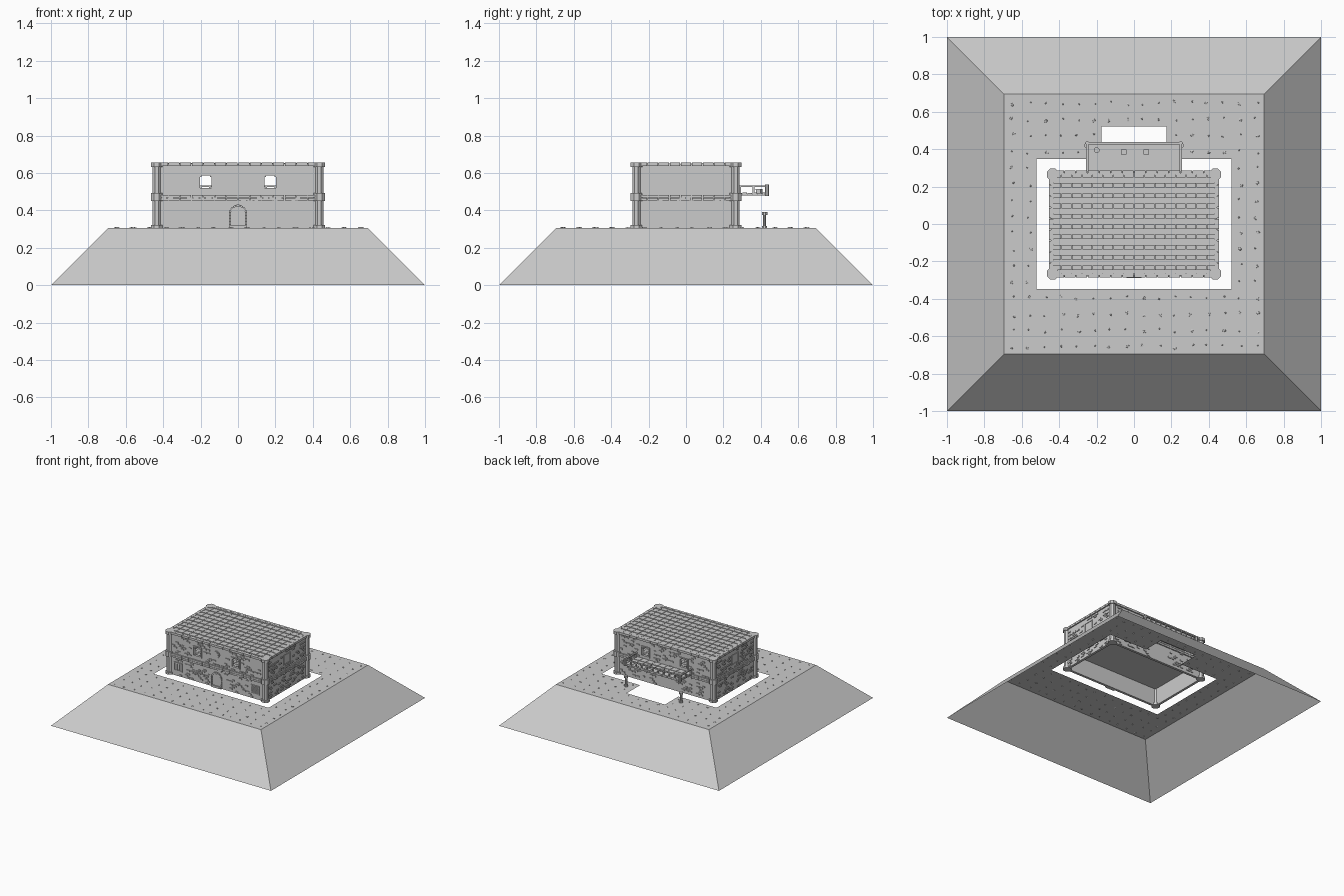
import bpy, bmesh, math, random
from mathutils import Matrix, Vector

random.seed(4)
if "Cube" in bpy.data.objects:
    bpy.data.objects.remove(bpy.data.objects["Cube"])

stone = bpy.data.materials.new("grey_stone")
stone.use_nodes = True
colour = (0.6, 0.6, 0.6, 1)
stone.diffuse_color = colour
stone.node_tree.nodes["Principled BSDF"].inputs["Base Color"].default_value = colour

GROUND, FLOOR, TOP = 0.305, 0.46, 0.645
HX, HY = 0.435, 0.265          # corner post centres
TILE = 0.695 / 4


def finish(name, bm):
    mesh = bpy.data.meshes.new(name)
    bm.to_mesh(mesh)
    bm.free()
    mesh.materials.append(stone)
    obj = bpy.data.objects.new(name, mesh)
    bpy.context.collection.objects.link(obj)
    return obj


def box(bm, centre, size, turn=Matrix()):
    m = turn @ Matrix.Translation(centre) @ Matrix.Diagonal((*size, 1))
    bmesh.ops.create_cube(bm, size=1, matrix=m)


def drum(bm, x, y, z0, z1, r, sides=8):
    m = Matrix.Translation((x, y, (z0 + z1) / 2)) @ Matrix.Rotation(math.pi / sides, 4, 'Z')
    bmesh.ops.create_cone(bm, cap_ends=True, segments=sides, radius1=r, radius2=r,
                          depth=z1 - z0, matrix=m)


def facing(angle, distance):
    """Frame for a wall: local x along it, local -y outwards."""
    return Matrix.Rotation(angle, 4, 'Z') @ Matrix.Translation((0, -distance, 0))


# Sloped mound, open underneath
bm = bmesh.new()
rings = [[bm.verts.new((sx * r, sy * r, z)) for sx, sy in ((-1, -1), (1, -1), (1, 1), (-1, 1))]
         for r, z in ((1, 0), (0.695, GROUND))]
for i in range(4):
    j = (i + 1) % 4
    bm.faces.new((rings[0][i], rings[0][j], rings[1][j], rings[1][i]))
finish("mound_slopes", bm)


# Courtyard tiles, left open under the house and the rear pit
def is_open(i, j):
    return (-3 <= i < 3 and -2 <= j < 2) or (-1 <= i < 1 and j == 2)


tiles, pebbles = bmesh.new(), bmesh.new()
for i in range(-4, 4):
    for j in range(-4, 4):
        if is_open(i, j):
            continue
        corners = ((i, j), (i + 1, j), (i + 1, j + 1), (i, j + 1))
        tiles.faces.new([tiles.verts.new((a * TILE, b * TILE, GROUND)) for a, b in corners])
        for k in range(4):
            x = (i + 0.27 + 0.5 * (k % 2)) * TILE + random.uniform(-0.01, 0.01)
            y = (j + 0.22 + 0.5 * (k // 2)) * TILE + random.uniform(-0.01, 0.01)
            r = random.choice((0.005, 0.007, 0.011))
            m = (Matrix.Translation((x, y, GROUND)) @ Matrix.Rotation(random.random() * 6, 4, 'Z')
                 @ Matrix.Diagonal((r, r * 0.7, 0.005, 1)))
            bmesh.ops.create_icosphere(pebbles, subdivisions=1, radius=1, matrix=m)
finish("courtyard_tiles", tiles)
finish("pebbles", pebbles)


# Walls with openings and scattered raised bricks; openings are (x0, x1, z0, z1)
def wall(name, half, angle, distance, openings, keep_clear):
    turn = facing(angle, distance)
    bm = bmesh.new()
    xs = sorted({-half, half, *[v for o in openings for v in o[:2]]})
    zs = sorted({GROUND, TOP, *[v for o in openings for v in o[2:]]})
    for x0, x1 in zip(xs, xs[1:]):
        for z0, z1 in zip(zs, zs[1:]):
            cx, cz = (x0 + x1) / 2, (z0 + z1) / 2
            if any(o[0] < cx < o[1] and o[2] < cz < o[3] for o in openings):
                continue
            bm.faces.new([bm.verts.new(turn @ Vector((x, 0, z)))
                          for x, z in ((x0, z0), (x1, z0), (x1, z1), (x0, z1))])
    bmesh.ops.remove_doubles(bm, verts=bm.verts, dist=1e-5)
    solid = finish(name, bm).modifiers.new("thickness", 'SOLIDIFY')
    solid.thickness = 0.02
    solid.offset = -1
    bricks = bmesh.new()
    row = 0
    z = GROUND + 0.012
    while z < TOP - 0.015:
        x = -half + 0.04 + 0.017 * (row % 2)
        while x < half - 0.04:
            clear = any(a - 0.025 < x < b + 0.025 and c - 0.012 < z < d + 0.012
                        for a, b, c, d in openings + keep_clear)
            if random.random() < 0.34 and not clear:
                box(bricks, (x, -0.002, z), (random.uniform(0.02, 0.032), 0.008, 0.011), turn)
            x += 0.034
        z += 0.0145
        row += 1
    finish(name + "_bricks", bricks)


upper = [(s - 0.036, s + 0.036, 0.515, 0.59) for s in (-0.173, 0.173)]
lower = [(s - 0.033, s + 0.033, 0.35, 0.412) for s in (-0.35, 0.35)]
door = (-0.045, 0.045, GROUND, 0.425)
side = (-0.042, 0.042, 0.52, 0.595)
WX, WY = HX + 0.01, HY + 0.01
wall("front_wall", HX, 0, WY, upper, lower + [door, (-0.03, 0.03, 0.54, 0.61)])
wall("back_wall", HX, math.pi, WY, upper, [door])
wall("left_wall", HY, math.pi / 2, WX, [], [side])
wall("right_wall", HY, -math.pi / 2, WX, [], [side])


# Rectangular frames around windows and panels
def frame(bm, rect, turn, bar=0.009, depth=0.016):
    x0, x1, z0, z1 = rect
    cx, cz = (x0 + x1) / 2, (z0 + z1) / 2
    for x in (x0, x1):
        box(bm, (x, 0, cz), (bar, depth, z1 - z0 + bar), turn)
    for z in (z0, z1):
        box(bm, (cx, 0, z), (x1 - x0 + bar, depth, bar), turn)


front, back = facing(0, WY), facing(math.pi, WY)
bm = bmesh.new()
for rect in upper:
    frame(bm, rect, front)
    frame(bm, rect, back)
    for x in rect[:2]:          # clipped upper corners and sill
        inward = math.copysign(0.008, (rect[0] + rect[1]) / 2 - x)
        for turn in (front, back):
            box(bm, (x + inward, 0, rect[3] - 0.008), (0.01, 0.012, 0.01), turn)
for rect in lower:
    frame(bm, rect, front)
for angle in (math.pi / 2, -math.pi / 2):
    frame(bm, side, facing(angle, WX), 0.005, 0.008)
finish("window_frames", bm)

# Shutter slats on one lower window, a loose cross bar on the other
bm = bmesh.new()
for k in range(5):
    box(bm, (0.35, -0.002, 0.361 + 0.01 * k), (0.066, 0.01, 0.005), front)
for k in (-1, 1):
    box(bm, (-0.35 + 0.012 * k, -0.002, 0.38), (0.006, 0.01, 0.06), front)
finish("lower_shutters", bm)

# Round window
bm = bmesh.new()
for r, depth in ((0.028, 0.014), (0.019, 0.02)):
    m = Matrix.Translation((0, -WY, 0.577)) @ Matrix.Rotation(math.pi / 2, 4, 'X')
    bmesh.ops.create_cone(bm, cap_ends=True, segments=12, radius1=r, radius2=r, depth=depth, matrix=m)
finish("round_window", bm)

# Arched door with stone surround and step
bm = bmesh.new()
for s in (-1, 1):
    for k in range(5):
        box(bm, (0.042 * s, 0, GROUND + 0.008 + 0.016 * k), (0.01, 0.018, 0.014), front)
for k in range(7):
    a = math.pi * (k + 0.5) / 7
    m = front @ Matrix.Translation((0.042 * math.cos(a), 0, 0.385 + 0.04 * math.sin(a))) \
        @ Matrix.Rotation(-a, 4, 'Y')
    box(bm, (0, 0, 0), (0.01, 0.018, 0.017), m)
for k in range(4):
    box(bm, (-0.027 + 0.018 * k, 0, 0.36), (0.016, 0.008, 0.11 if k in (1, 2) else 0.1), front)
box(bm, (0, -0.006, GROUND + 0.008), (0.08, 0.014, 0.016), front)
finish("front_door", bm)

# Corner posts with collars
bm = bmesh.new()
for sx in (-1, 1):
    for sy in (-1, 1):
        drum(bm, HX * sx, HY * sy, GROUND, 0.65, 0.024)
        for z0, z1 in ((GROUND, 0.322), (0.45, 0.492), (0.632, 0.655)):
            drum(bm, HX * sx, HY * sy, z0, z1, 0.034)
finish("corner_posts", bm)

# Storey band and cornice made from separate blocks
bm = bmesh.new()
for angle, half, dist in ((0, HX, WY), (math.pi, HX, WY), (math.pi / 2, HY, WX), (-math.pi / 2, HY, WX)):
    count = round(half * 2 / 0.062)
    pitch = 2 * half / count
    for z, h in ((0.459, 0.014), (0.475, 0.014), (0.646, 0.018)):
        for k in range(count):
            box(bm, (-half + pitch * (k + 0.5), 0.002, z), (pitch - 0.003, 0.024, h), facing(angle, dist))
finish("storey_bands", bm)


# Decks of staggered boards
def deck(name, x0, x1, y0, y1, z, rows, relief):
    bm = bmesh.new()
    box(bm, ((x0 + x1) / 2, (y0 + y1) / 2, z - 0.009), (x1 - x0, y1 - y0, 0.008))
    pitch = (y1 - y0) / rows
    count = round((x1 - x0) / 0.056)
    step = (x1 - x0) / count
    for r in range(rows):
        for k in range(count):
            lift = relief * (r % 2)
            box(bm, (x0 + step * (k + 0.5), y0 + pitch * (r + 0.5), z - 0.003 + lift),
                (step - 0.003, pitch - 0.003, 0.008))
    finish(name, bm)


deck("roof", -WX, WX, -WY, WY, 0.65, 20, 0.003)
deck("upper_floor", -HX, HX, -HY, HY, FLOOR, 20, 0.0)
deck("balcony_floor", -0.25, 0.25, WY, 0.435, 0.492, 6, 0.002)

# Balcony rail
bm = bmesh.new()
for x in (-0.25, 0.25):
    for y in (0.29, 0.36, 0.43):
        box(bm, (x, y, 0.508), (0.01, 0.01, 0.045))
    box(bm, (x, 0.357, 0.528), (0.012, 0.155, 0.009))
    drum(bm, x, 0.433, 0.478, 0.537, 0.011)
for k in range(9):
    box(bm, (-0.2 + 0.05 * k, 0.432, 0.508), (0.008, 0.008, 0.045))
box(bm, (0, 0.432, 0.528), (0.5, 0.012, 0.009))
finish("balcony_rail", bm)

# Balcony pot and stools
bm = bmesh.new()
drum(bm, -0.2, 0.395, 0.49, 0.515, 0.016)
for x in (-0.055, 0.065):
    box(bm, (x, 0.385, 0.512), (0.03, 0.028, 0.006))
    for sx in (-0.011, 0.011):
        box(bm, (x + sx, 0.385, 0.5), (0.005, 0.024, 0.022))
finish("balcony_furniture", bm)

# Free-standing bollards in the yard
bm = bmesh.new()
for x in (-0.25, 0.25):
    drum(bm, x, 0.42, GROUND, 0.38, 0.009)
    drum(bm, x, 0.42, GROUND, 0.317, 0.015)
    drum(bm, x, 0.42, 0.375, 0.39, 0.016)
finish("yard_bollards", bm)
